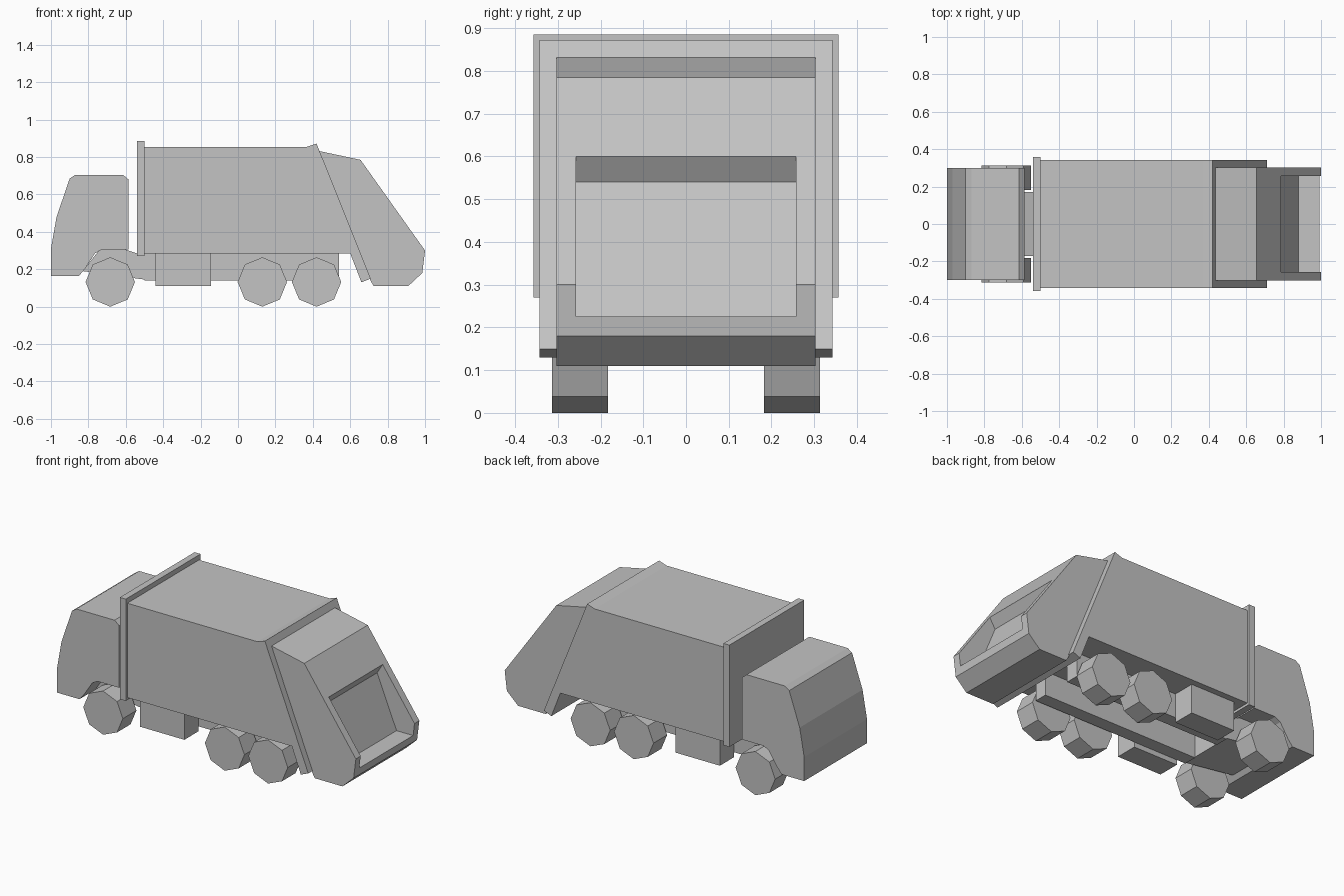
import bpy
import bmesh
import math

if "Cube" in bpy.data.objects:
    bpy.data.objects.remove(bpy.data.objects["Cube"], do_unlink=True)

grey = bpy.data.materials.new("plain grey")
grey.use_nodes = True
colour = (0.55, 0.55, 0.55, 1)
grey.diffuse_color = colour
grey.node_tree.nodes["Principled BSDF"].inputs["Base Color"].default_value = colour


def extrude(name, profile, y0, y1):
    """Solid made by pushing a side profile (x, z) from y0 to y1."""
    bm = bmesh.new()
    near = [bm.verts.new((x, y0, z)) for x, z in profile]
    far = [bm.verts.new((x, y1, z)) for x, z in profile]
    bm.faces.new(near)
    bm.faces.new(far[::-1])
    n = len(profile)
    for i in range(n):
        j = (i + 1) % n
        bm.faces.new((near[i], far[i], far[j], near[j]))
    bmesh.ops.recalc_face_normals(bm, faces=bm.faces)
    mesh = bpy.data.meshes.new(name)
    bm.to_mesh(mesh)
    bm.free()
    mesh.materials.append(grey)
    obj = bpy.data.objects.new(name, mesh)
    bpy.context.collection.objects.link(obj)
    return obj


def box(name, x0, x1, y0, y1, z0, z1):
    return extrude(name, [(x0, z0), (x1, z0), (x1, z1), (x0, z1)], y0, y1)


# Cab with wheel arch
extrude("cab", [(-1, 0.165), (-0.85, 0.165), (-0.82, 0.2), (-0.765, 0.285),
                (-0.73, 0.305), (-0.585, 0.305), (-0.585, 0.68),
                (-0.615, 0.705), (-0.87, 0.705), (-0.9, 0.685),
                (-0.97, 0.48), (-1, 0.31)], -0.3, 0.3)

# Chassis: solid front, two open rails behind
extrude("chassis_front", [(-0.83, 0.19), (-0.5, 0.145), (-0.5, 0.285),
                          (-0.54, 0.285), (-0.6, 0.305), (-0.74, 0.305)],
        -0.17, 0.17)

# Refuse body with slanted rear collar
box("body_front_frame", -0.54, -0.5, -0.357, 0.357, 0.27, 0.885)
extrude("refuse_body", [(-0.5, 0.285), (0.6, 0.285), (0.66, 0.13),
                        (0.71, 0.15), (0.42, 0.872), (0.37, 0.855),
                        (-0.5, 0.855)], -0.343, 0.343)

# Rear hopper with loading opening
hopper = extrude("rear_hopper", [(0.42, 0.835), (0.655, 0.785), (1, 0.3),
                                 (0.985, 0.18), (0.91, 0.11), (0.725, 0.11),
                                 (0.68, 0.19)], -0.303, 0.303)
cutter = extrude("opening_cutter", [(0.787, 0.6), (0.75, 0.54), (0.88, 0.225),
                                    (1.1, 0.225), (1.1, 0.6)], -0.257, 0.257)
cutter.hide_render = True
cut = hopper.modifiers.new("opening", "BOOLEAN")
cut.operation = "DIFFERENCE"
cut.solver = "EXACT"
cut.object = cutter
bpy.context.view_layer.objects.active = hopper
bpy.ops.object.modifier_apply(modifier=cut.name)
bpy.data.objects.remove(cutter, do_unlink=True)

# Paired parts: rails, side boxes and eight-sided wheels
radius = 0.132
octagon = [(radius * math.cos(i * math.pi / 4), radius * math.sin(i * math.pi / 4))
           for i in range(8)]
axles = {"front": -0.683, "middle": 0.13, "rear": 0.42}
for side, s in (("left", 1), ("right", -1)):
    box(side + "_chassis_rail", -0.5, 0.54, s * 0.09, s * 0.17, 0.14, 0.285)
    box(side + "_side_box", -0.44, -0.145, s * 0.17, s * 0.305, 0.11, 0.285)
    for axle, x in axles.items():
        wheel = [(x + dx, radius + dz) for dx, dz in octagon]
        extrude(f"{side}_{axle}_wheel", wheel, s * 0.183, s * 0.313)
